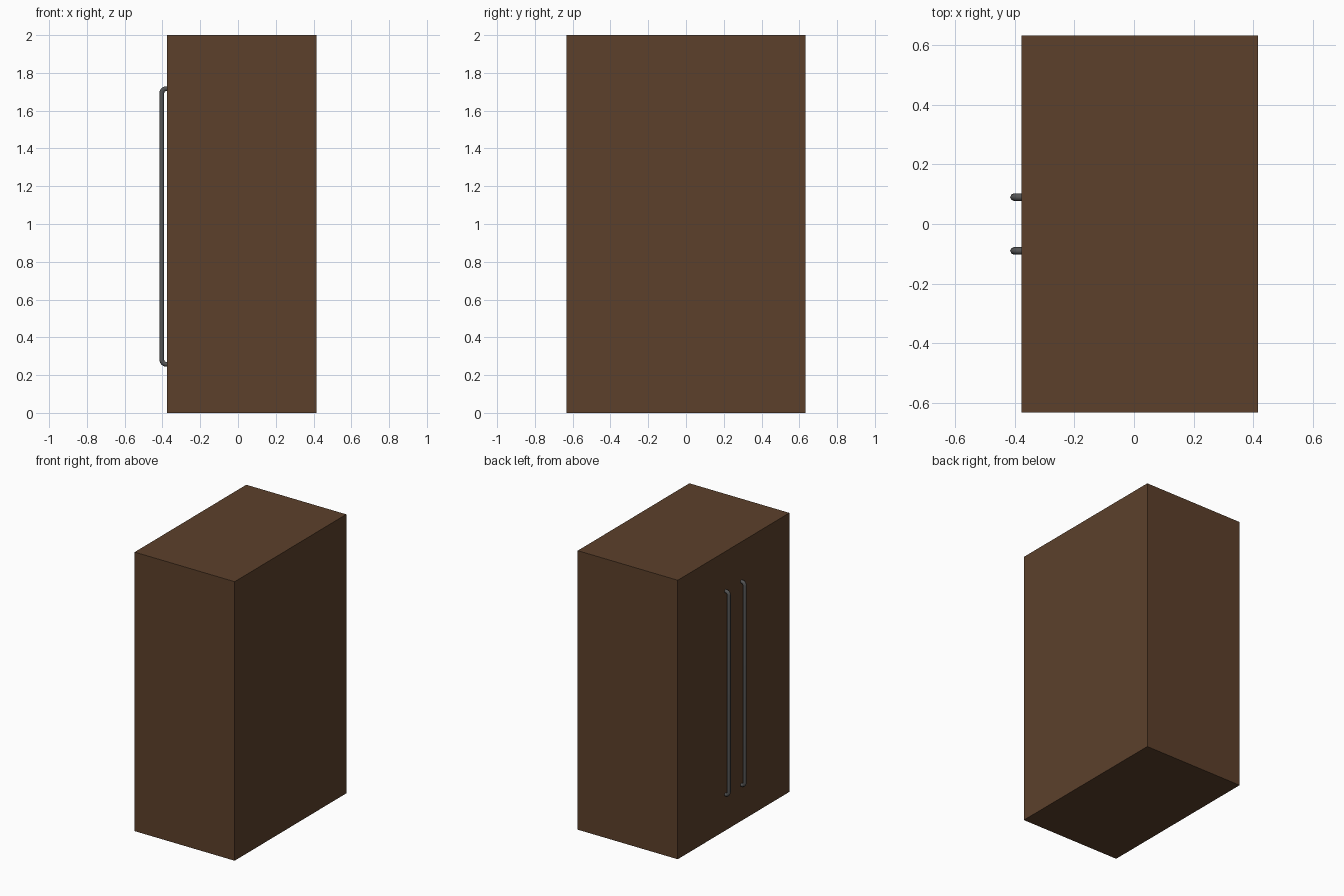
import bpy
import math
from mathutils import Vector

cube = bpy.data.objects.get("Cube")
if cube:
    bpy.data.objects.remove(cube, do_unlink=True)


def make_material(name, rgb):
    mat = bpy.data.materials.new(name)
    mat.use_nodes = True
    mat.diffuse_color = (*rgb, 1)
    mat.node_tree.nodes["Principled BSDF"].inputs["Base Color"].default_value = (*rgb, 1)
    return mat


wood = make_material("dark brown wood", (0.107, 0.051, 0.024))
metal = make_material("dark grey metal", (0.09, 0.09, 0.09))

# Cabinet body
LEFT, RIGHT, DEPTH, HEIGHT = -0.377, 0.416, 1.264, 2.0
bpy.ops.mesh.primitive_cube_add(size=1, location=((LEFT + RIGHT) / 2, 0, HEIGHT / 2))
body = bpy.context.object
body.name = "cabinet_body"
body.scale = (RIGHT - LEFT, DEPTH, HEIGHT)
bpy.ops.object.transform_apply(location=False, rotation=False, scale=True)
body.data.materials.append(wood)

# Door handles: round bars with rounded elbows, ends sunk into the door
ROD, BEND = 0.0125, 0.022
BAR_X, LOW, HIGH = -0.403, 0.258, 1.716


def elbow(z, inward):
    """Quarter bend from the door out to the upright bar."""
    centre = Vector((BAR_X + BEND, 0, z + inward * BEND))
    for i in range(7):
        a = math.pi / 2 * i / 6
        yield centre + BEND * Vector((-math.sin(a), 0, -inward * math.cos(a)))


def handle(name, y):
    points = [Vector((LEFT + 0.005, 0, LOW)), *elbow(LOW, 1),
              *reversed(list(elbow(HIGH, -1))), Vector((LEFT + 0.005, 0, HIGH))]
    curve = bpy.data.curves.new(name, "CURVE")
    curve.dimensions = "3D"
    curve.bevel_depth = ROD
    curve.bevel_resolution = 2
    curve.use_fill_caps = True
    spline = curve.splines.new("POLY")
    spline.points.add(len(points) - 1)
    for target, p in zip(spline.points, points):
        target.co = (p.x, y, p.z, 1)
    curve.materials.append(metal)
    obj = bpy.data.objects.new(name, curve)
    bpy.context.collection.objects.link(obj)
    bpy.ops.object.select_all(action="DESELECT")
    obj.select_set(True)
    bpy.context.view_layer.objects.active = obj
    bpy.ops.object.convert(target="MESH")
    bpy.ops.object.shade_smooth_by_angle(angle=math.radians(50))


handle("front_door_handle", -0.09)
handle("back_door_handle", 0.09)
